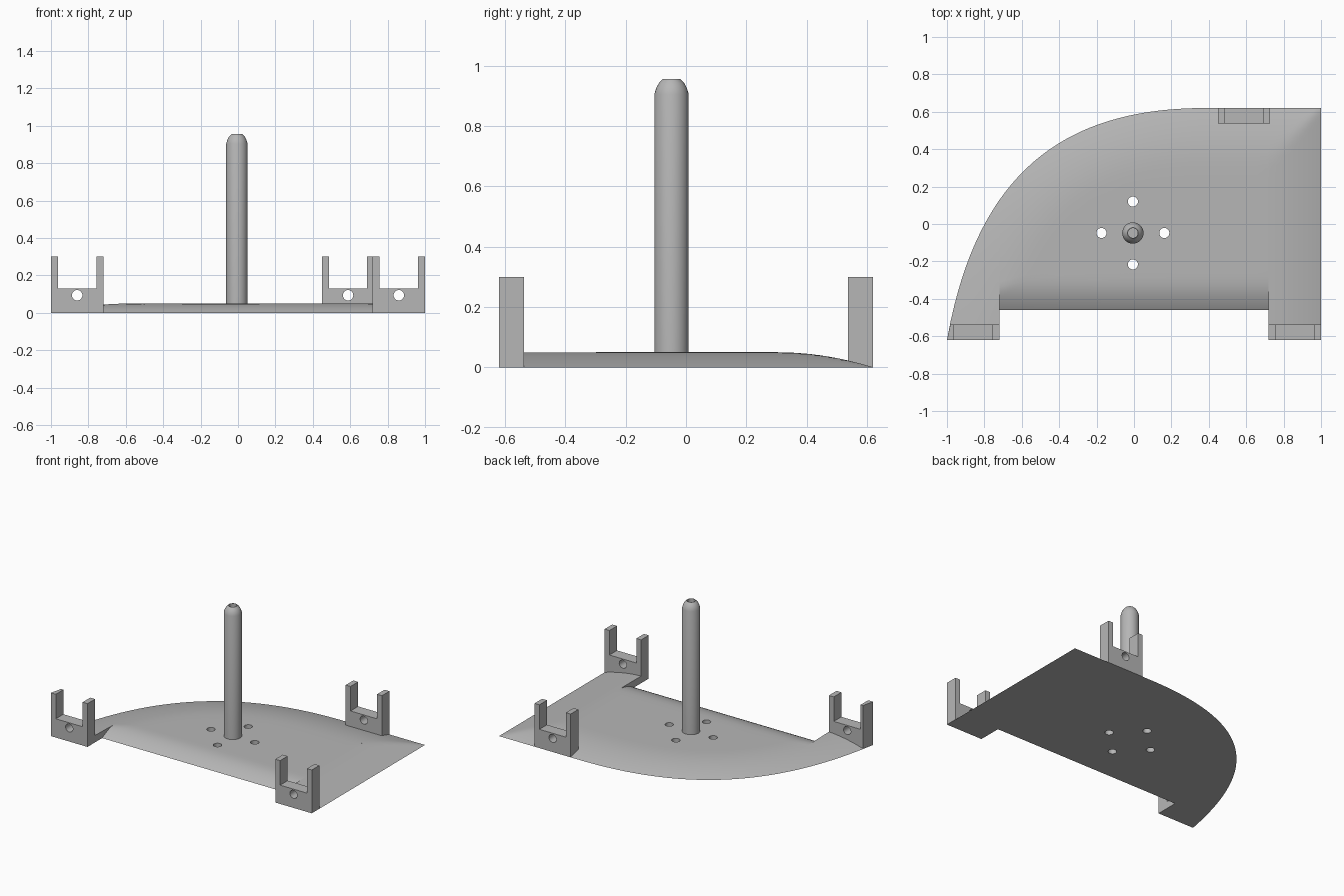
import bpy, bmesh, math
from mathutils import Vector
from mathutils.geometry import intersect_point_line, interpolate_bezier

if "Cube" in bpy.data.objects:
    bpy.data.objects.remove(bpy.data.objects["Cube"], do_unlink=True)

grey = bpy.data.materials.new("plain_grey")
grey.use_nodes = True
colour = (0.47, 0.47, 0.47, 1)
grey.diffuse_color = colour
grey.node_tree.nodes["Principled BSDF"].inputs["Base Color"].default_value = colour


def finish(name, bm):
    bmesh.ops.remove_doubles(bm, verts=bm.verts, dist=0.0001)
    bmesh.ops.recalc_face_normals(bm, faces=bm.faces)
    mesh = bpy.data.meshes.new(name)
    bm.to_mesh(mesh)
    bm.free()
    mesh.materials.append(grey)
    obj = bpy.data.objects.new(name, mesh)
    bpy.context.collection.objects.link(obj)
    return obj


def activate(obj):
    bpy.ops.object.select_all(action='DESELECT')
    obj.select_set(True)
    bpy.context.view_layer.objects.active = obj


def smooth(obj, angle=30):
    activate(obj)
    bpy.ops.object.shade_smooth_by_angle(angle=math.radians(angle))


def drill(obj, centre, radius, depth, axis='Z'):
    rot = (math.pi / 2, 0, 0) if axis == 'Y' else (0, 0, 0)
    bpy.ops.mesh.primitive_cylinder_add(vertices=24, radius=radius, depth=depth,
                                        location=centre, rotation=rot)
    cutter = bpy.context.object
    cutter.hide_render = True
    cutter.data.materials.append(grey)
    mod = obj.modifiers.new("hole", 'BOOLEAN')
    mod.operation = 'DIFFERENCE'
    mod.solver = 'EXACT'
    mod.object = cutter
    activate(obj)
    bpy.ops.object.modifier_apply(modifier=mod.name)
    bpy.data.objects.remove(cutter, do_unlink=True)


# Curved rim of the base
FRONT, BACK, MID_FRONT, ARM_X, HEIGHT = -0.62, 0.62, -0.46, 0.72, 0.05
rim = interpolate_bezier(Vector((-1, FRONT, 0)), Vector((-0.84, 0.28, 0)),
                         Vector((-0.37, 0.625, 0)), Vector((0.4, BACK, 0)), 64)
rim = [Vector(p) for p in rim]


def back_edge(x):
    for a, b in zip(rim, rim[1:]):
        if a.x <= x <= b.x:
            return a.y + (b.y - a.y) * (x - a.x) / (b.x - a.x)
    return BACK


def rim_distance(p):
    best = min(BACK - p.y, 1 - p.x)
    for a, b in zip(rim, rim[1:]):
        q, t = intersect_point_line(p, a, b)
        q = a.lerp(b, min(max(t, 0), 1))
        best = min(best, (p - q).length)
    return max(best, 0)


def ease(t):
    return 1 - (1 - min(max(t, 0), 1)) ** 2


def slab(name, x0, x1, front, cols, rows, rounded_front):
    """Flat-bottomed slab whose top slopes down to the rim."""
    bm = bmesh.new()
    top, bottom = [], []
    for i in range(cols + 1):
        x = x0 + (x1 - x0) * i / cols
        y0, y1 = front, back_edge(x)
        t_col, b_col = [], []
        for j in range(rows + 1):
            v = (1 - math.cos(math.pi * j / rows)) / 2
            p = Vector((x, y0 + (y1 - y0) * v, 0))
            h = ease(rim_distance(p) / 0.32)
            if rounded_front:
                h = min(h, ease((p.y - front) / 0.17))
            b_col.append(bm.verts.new(p))
            t_col.append(bm.verts.new((p.x, p.y, HEIGHT * h)))
        top.append(t_col)
        bottom.append(b_col)
    for i in range(cols):
        for j in range(rows):
            for g in (top, bottom):
                bm.faces.new((g[i][j], g[i + 1][j], g[i + 1][j + 1], g[i][j + 1]))
        for j in (0, rows):
            bm.faces.new((bottom[i][j], bottom[i + 1][j], top[i + 1][j], top[i][j]))
    for j in range(rows):
        for i in (0, cols):
            bm.faces.new((bottom[i][j], bottom[i][j + 1], top[i][j + 1], top[i][j]))
    return finish(name, bm)


# Base: middle and two side arms
middle = slab("base_middle", -ARM_X, ARM_X, MID_FRONT, 48, 30, True)
right_arm = slab("base_right_arm", -1, -ARM_X, FRONT, 14, 24, False)
left_arm = slab("base_left_arm", ARM_X, 1, FRONT, 14, 30, False)

# Four holes around the post
PX, PY = -0.006, -0.048
for k in range(4):
    a = k * math.pi / 2
    drill(middle, (PX + 0.168 * math.cos(a), PY + 0.168 * math.sin(a), 0), 0.027, 0.3)
for part in (middle, right_arm, left_arm):
    smooth(part)


# Post with a tapered tip and a small socket in the end
def post():
    profile = [(0, 0.02), (0.057, 0.02), (0.057, 0.905), (0.051, 0.925),
               (0.042, 0.942), (0.029, 0.955), (0.026, 0.955), (0.026, 0.925), (0, 0.925)]
    bm = bmesh.new()
    verts = [bm.verts.new((PX + r, PY, z)) for r, z in profile]
    edges = [bm.edges.new(pair) for pair in zip(verts, verts[1:])]
    bmesh.ops.spin(bm, geom=verts + edges, cent=(PX, PY, 0), axis=(0, 0, 1),
                   angle=math.tau, steps=32)
    smooth(finish("post", bm), 25)


post()


# U-shaped brackets with a cross hole
def bracket(name, x0, x1, y0, y1, trim=0):
    wall, floor, tall = 0.037, 0.13, 0.3
    outline = [(x0, 0), (x1, 0), (x1, tall), (x1 - wall, tall), (x1 - wall, floor),
               (x0 + wall, floor), (x0 + wall, tall), (x0, tall)]
    bm = bmesh.new()
    face = bm.faces.new([bm.verts.new((x, y0, z)) for x, z in outline])
    moved = bmesh.ops.extrude_face_region(bm, geom=[face])["geom"]
    for v in moved:
        if isinstance(v, bmesh.types.BMVert):
            v.co.y = y1
            if abs(v.co.x - x0) < 0.001:
                v.co.x += trim
    obj = finish(name, bm)
    drill(obj, ((x0 + x1) / 2, (y0 + y1) / 2, 0.094), 0.028, 0.3, 'Y')
    smooth(obj)


bracket("front_right_bracket", -1, -ARM_X, FRONT, -0.537, 0.018)
bracket("front_left_bracket", ARM_X, 1, FRONT, -0.537)
bracket("back_bracket", 0.45, 0.727, 0.537, BACK)
